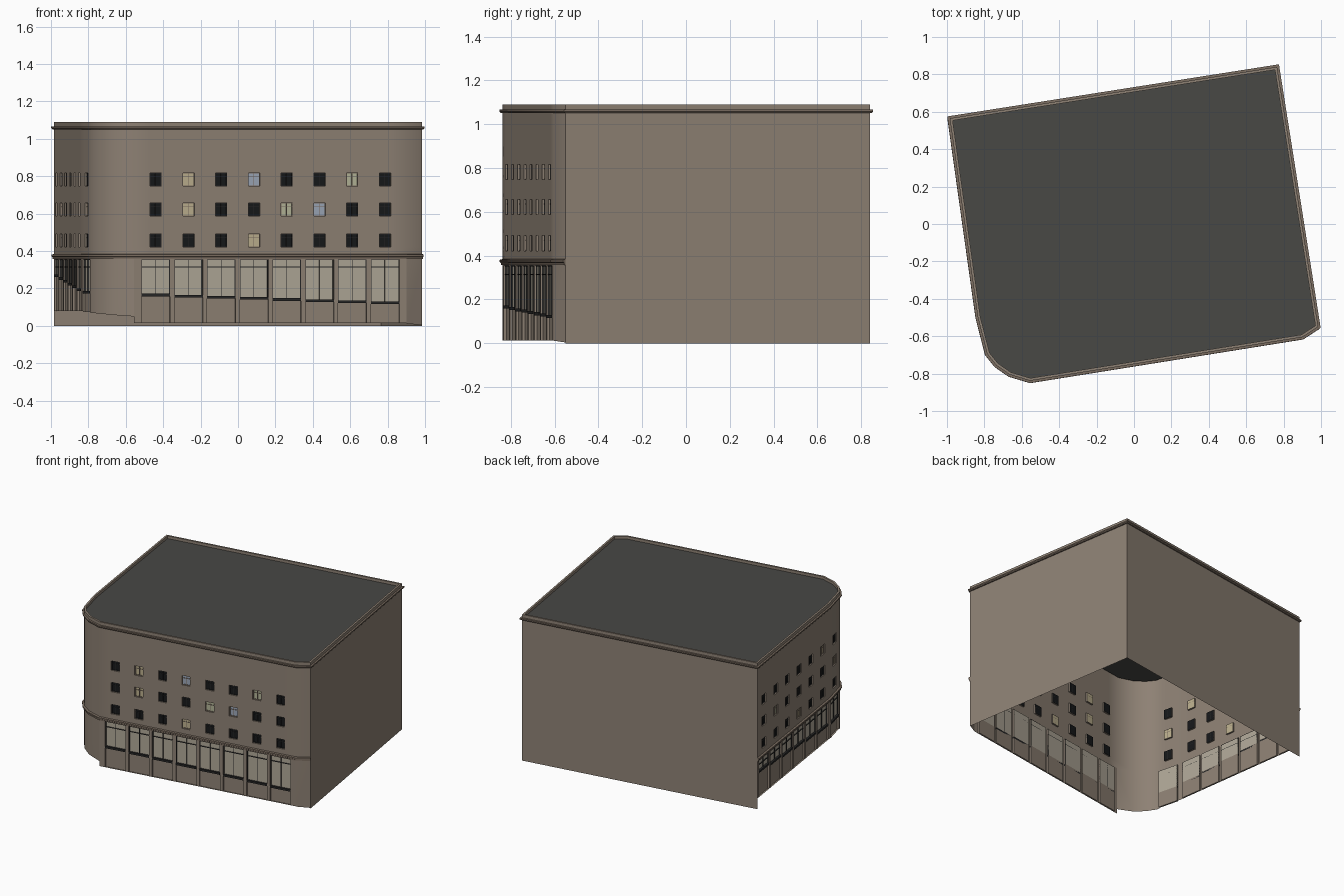
import bpy, bmesh
from mathutils import Vector

if "Cube" in bpy.data.objects:
    bpy.data.objects.remove(bpy.data.objects["Cube"])

# Footprint, counter-clockwise: left side, rounded corner, front, chamfer, right, back
FOOT = [Vector(p) for p in [(-.985, .565), (-.835, -.5), (-.785, -.695), (-.737, -.755), (-.665, -.805),
                            (-.555, -.838), (.90, -.605), (.985, -.55), (.765, .84)]]
N = len(FOOT)
TOP, BAND, HEAD, DEPTH = 1.09, .37, .355, .012
ROWS = [(.422, .492), (.587, .657), (.747, .817)]


def material(name, rgb):
    m = bpy.data.materials.new(name)
    m.diffuse_color = (*rgb, 1)
    m.use_nodes = True
    m.node_tree.nodes["Principled BSDF"].inputs["Base Color"].default_value = m.diffuse_color
    return m


STONE = material("stone", (.27, .22, .175))
TRIM = material("trim", (.2, .155, .12))
DARK = material("dark_frame", (.02, .02, .02))
GLASS = material("dark_glass", (.008, .009, .01))
CREAM = material("lit_cream", (.5, .43, .27))
GREEN = material("lit_green", (.45, .46, .31))
BLUE = material("lit_blue", (.33, .38, .47))
SHOP = material("shop_glass", (.43, .39, .31))
ROOF = material("roof_felt", (.065, .065, .06))

parts = {}


def part(name, mat):
    if name not in parts:
        parts[name] = (bmesh.new(), mat)
    return parts[name][0]


def quad(bm, pts):
    bm.faces.new([bm.verts.new(p) for p in pts])


class Side:
    """One straight wall; pt(u, n, z) = along, outward, up."""
    def __init__(self, i):
        a, b = FOOT[i], FOOT[(i + 1) % N]
        self.a, self.len = a, (b - a).length
        self.d = (b - a).normalized()
        self.n = Vector((self.d.y, -self.d.x))

    def pt(self, u, n, z):
        p = self.a + self.d * u + self.n * n
        return Vector((p.x, p.y, z))

    def panel(self, bm, u0, u1, z0, z1, n=0.0, z0b=None):
        quad(bm, [self.pt(u0, n, z0), self.pt(u1, n, z0 if z0b is None else z0b),
                  self.pt(u1, n, z1), self.pt(u0, n, z1)])

    def reveal(self, bm, u0, u1, z0, z1, depth):
        c = [(u0, z0), (u1, z0), (u1, z1), (u0, z1)]
        for k in range(4):
            (ua, za), (ub, zb) = c[k], c[(k + 1) % 4]
            quad(bm, [self.pt(ua, 0, za), self.pt(ub, 0, zb), self.pt(ub, -depth, zb), self.pt(ua, -depth, za)])

    def bar(self, bm, u0, u1, z0, z1, n0, n1):
        lo = [self.pt(u, n, z0) for u, n in ((u0, n1), (u1, n1), (u1, n0), (u0, n0))]
        hi = [p + Vector((0, 0, z1 - z0)) for p in lo]
        for k in range(4):
            m = (k + 1) % 4
            quad(bm, [lo[k], lo[m], hi[m], hi[k]])
        quad(bm, hi)
        quad(bm, lo[::-1])


def window(s, uc, z0, z1, glass):
    u0, u1 = uc - .031, uc + .031
    s.reveal(part("walls", STONE), u0, u1, z0, z1, DEPTH)
    s.panel(part("panes_" + glass.name, glass), u0, u1, z0, z1, -DEPTH)
    bm = part("window_frames", DARK if glass is GLASS else TRIM)
    if glass is not GLASS:
        bm = part("lit_window_frames", TRIM)
    zt = z0 + (z1 - z0) * .68
    for a, b, c, d in ((u0, u0 + .003, z0, z1), (u1 - .003, u1, z0, z1), (u0, u1, z0, z0 + .003),
                       (u0, u1, z1 - .003, z1), (uc - .0015, uc + .0015, z0, z1), (u0, u1, zt, zt + .003)):
        s.bar(bm, a, b, c, d, -DEPTH, -DEPTH + .004)


def shop_bay(s, uc, base, sill, half=.077):
    u0, u1 = uc - half, uc + half
    s.reveal(part("walls", STONE), u0, u1, base, HEAD, DEPTH)
    s.panel(part("walls", STONE), u0, u1, base, sill, -DEPTH)
    s.panel(part("walls", STONE), u0, u1, HEAD, BAND)
    s.panel(part("shop_panes", SHOP), u0, u1, sill, HEAD, -DEPTH)
    bm = part("shop_frames", DARK)
    s.bar(bm, u0, u1, sill - .014, sill, -DEPTH, .003)
    for a, b, c, d in ((u0, u0 + .004, sill, HEAD), (u1 - .004, u1, sill, HEAD),
                       (u0, u1, HEAD - .004, HEAD), (u0, u1, .312, .316),
                       (uc - .001, uc + .001, sill, HEAD)):
        s.bar(bm, a, b, c, d, -DEPTH, -DEPTH + .006)


def street_wall(i, centres, sills, base0, base1, lit):
    s, bm = Side(i), part("walls", STONE)
    # upper storeys: grid of panels with openings left out
    us = sorted([0, s.len] + [c + e for c in centres for e in (-.031, .031)])
    zs = [BAND] + [z for r in ROWS for z in r] + [TOP]
    for a in range(len(us) - 1):
        for b in range(len(zs) - 1):
            if a % 2 and b % 2:
                col, row = a // 2, b // 2
                window(s, centres[col], zs[b], zs[b + 1], lit.get((row, col), GLASS))
            else:
                s.panel(bm, us[a], us[a + 1], zs[b], zs[b + 1])
    # ground floor: piers between recessed shop bays
    ug = [0] + [c + e for c in centres for e in (-.077, .077)] + [s.len]
    slope = (base1 - base0) / s.len
    for a in range(0, len(ug) - 1, 2):
        s.panel(bm, ug[a], ug[a + 1], base0 + slope * ug[a], BAND, 0, base0 + slope * ug[a + 1])
    for c, sill in zip(centres, sills):
        shop_bay(s, c, base0 + slope * c, sill)


def offset(i, n, closed=True, last=N - 1):
    """Footprint corner moved outward with a mitre."""
    n1, n2 = Side((i - 1) % N).n, Side(i).n
    if not closed and i == 0:
        return FOOT[i] + n2 * n
    if not closed and i == last:
        return FOOT[i] + n1 * n
    return FOOT[i] + (n1 + n2) * (n / (1 + n1.dot(n2)))


def sweep(bm, profile, count, closed):
    rings = [[Vector((*offset(i, n, closed, count - 1), z)) for n, z in profile] for i in range(count)]
    for i in range(count if closed else count - 1):
        r, q = rings[i], rings[(i + 1) % count]
        for j in range(len(profile) - 1):
            quad(bm, [r[j], q[j], q[j + 1], r[j + 1]])
    if not closed:
        quad_ends = (rings[0], rings[-1][::-1])
        for e in quad_ends:
            quad(bm, e)


# Street walls
street_wall(0, [.10 + .175 * k for k in range(6)], [.275 - .015 * k for k in range(6)], .08, .08,
            {(2, 5): CREAM, (0, 3): CREAM, (1, 1): GREEN})
street_wall(1, [Side(1).len / 2], [.187], .08, .07, {(1, 0): CREAM})
for i, b0, b1 in ((2, .07, .065), (3, .065, .058), (4, .058, .05), (6, .012, .004)):
    street_wall(i, [], [], b0, b1, {})
street_wall(5, [.117 + .1774 * k for k in range(8)], [.172 - .006 * k for k in range(8)], .014, .014,
            {(2, 1): CREAM, (2, 3): BLUE, (2, 6): GREEN, (1, 1): CREAM, (1, 4): GREEN, (1, 5): BLUE, (0, 3): CREAM})

# Blank right and back walls
for i in (7, 8):
    s = Side(i)
    s.panel(part("walls", STONE), 0, s.len, 0, TOP)

# Band above the shops, top cornice, parapet and roof
sweep(part("shop_band", TRIM), [(0, .358), (.007, .358), (.007, .367), (.013, .371), (.013, .381), (0, .384)], 8, False)
sweep(part("cornice", TRIM), [(0, 1.05), (.007, 1.051), (.012, 1.057), (.012, 1.066), (0, 1.067)], N, True)
sweep(part("parapet", STONE), [(0, TOP), (-.014, TOP), (-.014, 1.07)], N, True)
bm = part("roof", ROOF)
bm.faces.new([bm.verts.new((*offset(i, -.014), 1.07)) for i in range(N)])

# Turn every part into an object
for name, (bm, mat) in parts.items():
    bmesh.ops.remove_doubles(bm, verts=bm.verts, dist=1e-5)
    me = bpy.data.meshes.new(name)
    bm.to_mesh(me)
    bm.free()
    me.materials.append(mat)
    ob = bpy.data.objects.new(name, me)
    bpy.context.collection.objects.link(ob)
    if name in ("walls", "cornice", "parapet", "shop_band"):
        bpy.ops.object.select_all(action='DESELECT')
        ob.select_set(True)
        bpy.context.view_layer.objects.active = ob
        bpy.ops.object.shade_smooth_by_angle(angle=.5)
